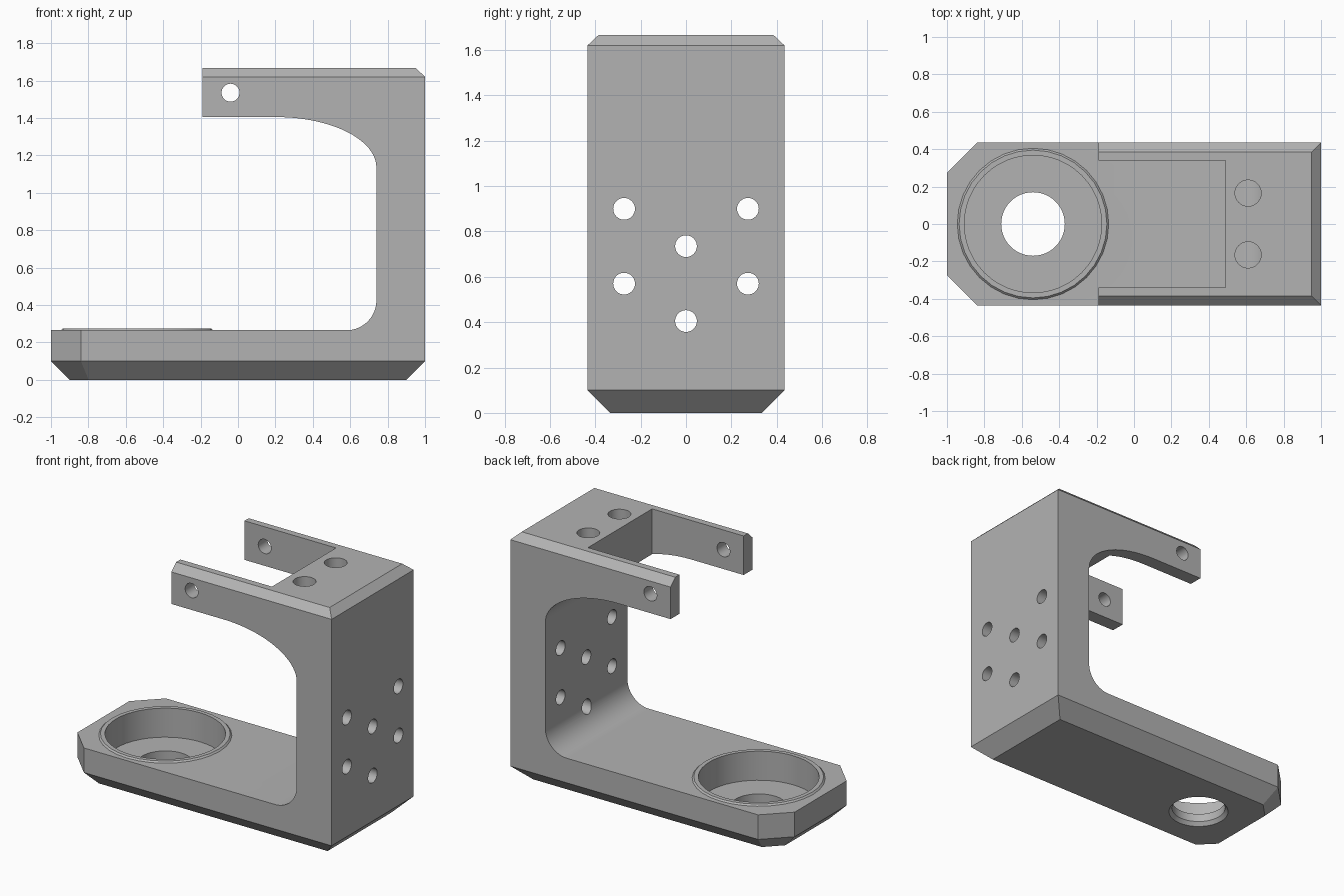
import bpy, bmesh, math
from mathutils import Vector

if "Cube" in bpy.data.objects:
    bpy.data.objects.remove(bpy.data.objects["Cube"], do_unlink=True)

grey = bpy.data.materials.new("plain grey")
grey.use_nodes = True
colour = (0.45, 0.45, 0.45, 1)
grey.diffuse_color = colour
grey.node_tree.nodes["Principled BSDF"].inputs["Base Color"].default_value = colour


def loft(name, rings):
    """Closed solid through rings of equal point count."""
    bm = bmesh.new()
    loops = [[bm.verts.new(p) for p in ring] for ring in rings]
    n = len(loops[0])
    for a, b in zip(loops, loops[1:]):
        for i in range(n):
            j = (i + 1) % n
            bm.faces.new((a[i], a[j], b[j], b[i]))
    bm.faces.new(loops[0][::-1])
    bm.faces.new(loops[-1])
    bmesh.ops.recalc_face_normals(bm, faces=bm.faces)
    mesh = bpy.data.meshes.new(name)
    bm.to_mesh(mesh)
    bm.free()
    mesh.materials.append(grey)
    obj = bpy.data.objects.new(name, mesh)
    bpy.context.collection.objects.link(obj)
    return obj


def turned(name, centre, axis, profile, sides=32):
    """Round solid along an axis; profile lists (radius, distance)."""
    c, d = Vector(centre), Vector(axis)
    u = d.orthogonal().normalized()
    v = d.cross(u)
    angles = [math.tau * i / sides for i in range(sides)]
    return loft(name, [[c + d * h + (u * math.cos(t) + v * math.sin(t)) * r
                        for t in angles] for r, h in profile])


def combine(target, tool, operation="DIFFERENCE"):
    mod = target.modifiers.new("join", "BOOLEAN")
    mod.operation, mod.solver, mod.object = operation, "EXACT", tool
    bpy.context.view_layer.objects.active = target
    bpy.ops.object.modifier_apply(modifier=mod.name)
    bpy.data.objects.remove(tool, do_unlink=True)


def outline(inset, z):
    """Plan shape with two clipped corners, shrunk evenly by inset."""
    k = inset * math.tan(math.pi / 8)
    w = 0.435 - inset
    half = [(1 - inset, w), (-0.84 + k, w), (-1 + inset, 0.275 - k)]
    return [(x, y, z) for x, y in half] + [(x, -y, z) for x, y in half[::-1]]


def arc(cx, cz, rx, rz, start, end, steps=20):
    return [(cx + rx * math.cos(t), cz + rz * math.sin(t)) for t in
            (math.radians(start + (end - start) * i / steps) for i in range(steps + 1))]


# Full block with bevelled bottom and top rims
bracket = loft("bracket", [outline(0.1, 0), outline(0, 0.1),
                           outline(0, 1.62), outline(0.05, 1.667)])

# Side opening that leaves base, upright wall and upper arms
opening = [(-1.2, 0.265)] + arc(0.58, 0.425, 0.16, 0.16, -90, 0)
opening += arc(0.2, 1.135, 0.54, 0.27, 0, 90) + [(-0.19, 1.405), (-0.19, 2), (-1.2, 2)]
combine(bracket, loft("opening_cutter", [[(x, y, z) for x, z in opening] for y in (-0.6, 0.6)]))

# Slot that splits the top into two arms
slot = [(-0.4, -0.34), (0.49, -0.34), (0.49, 0.34), (-0.4, 0.34)]
combine(bracket, loft("slot_cutter", [[(x, y, z) for x, y in slot] for z in (1.1, 1.9)]))

# Raised lip and stepped round socket in the base
socket = (-0.54, 0, 0)
combine(bracket, turned("lip", socket, (0, 0, 1),
                        [(0.405, 0.2), (0.405, 0.265), (0.395, 0.275)]), "UNION")
combine(bracket, turned("socket_cutter", socket, (0, 0, 1),
                        [(0.23, -0.05), (0.17, 0.025), (0.17, 0.08), (0.367, 0.08), (0.367, 0.4)], 48))

# Pin hole through both arms
combine(bracket, turned("pin_cutter", (-0.04, 0, 1.535), (0, 1, 0), [(0.048, -0.6), (0.048, 0.6)]))

# Two holes through the roof
for y in (-0.165, 0.165):
    combine(bracket, turned("roof_cutter", (0.61, y, 0), (0, 0, 1), [(0.07, 1), (0.07, 1.9)]))

# Six holes through the upright wall
for y, z in [(s * 0.273, h) for s in (-1, 1) for h in (0.57, 0.9)] + [(0, 0.405), (0, 0.735)]:
    combine(bracket, turned("wall_cutter", (0, y, z), (1, 0, 0), [(0.048, 0.5), (0.048, 1.2)]))

# Smooth curves, sharp edges
bpy.ops.object.select_all(action="DESELECT")
bracket.select_set(True)
bpy.context.view_layer.objects.active = bracket
bpy.ops.object.shade_smooth_by_angle(angle=math.radians(25))
